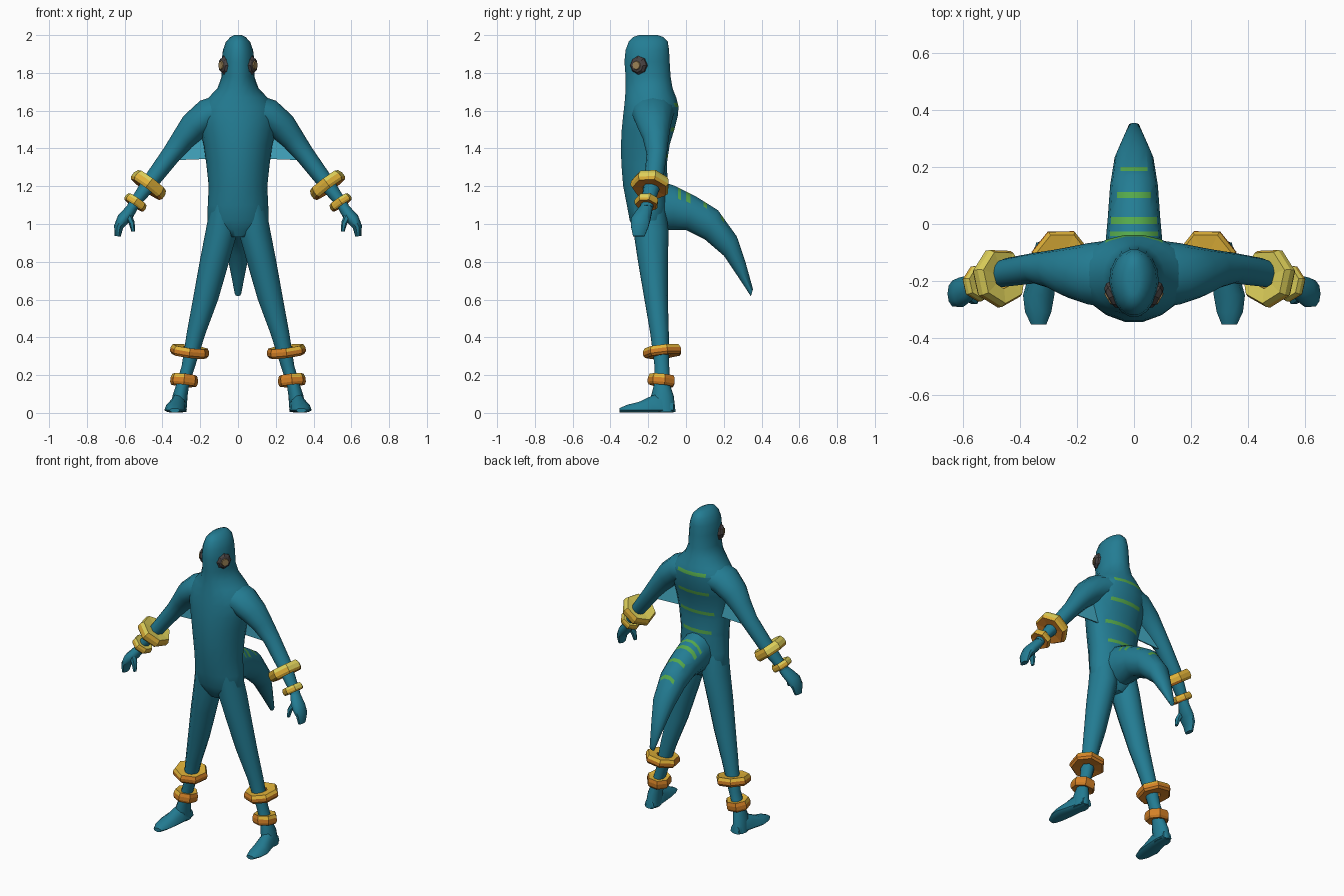
import bpy, bmesh, math
from mathutils import Vector as V

if "Cube" in bpy.data.objects:
    bpy.data.objects.remove(bpy.data.objects["Cube"])


def material(name, r, g, b):
    m = bpy.data.materials.new(name)
    m.diffuse_color = (r, g, b, 1)
    m.use_nodes = True
    m.node_tree.nodes["Principled BSDF"].inputs["Base Color"].default_value = m.diffuse_color
    return m


TEAL = material("teal skin", 0.017, 0.205, 0.295)
GREEN = material("green stripe", 0.09, 0.39, 0.07)
FIN = material("light blue fin", 0.06, 0.42, 0.57)
YELLOW = material("yellow metal", 0.72, 0.62, 0.10)
GOLD = material("gold metal", 0.74, 0.44, 0.04)
ORANGE = material("orange metal", 0.66, 0.22, 0.02)
DARK = material("dark eye", 0.065, 0.055, 0.055)
TAN = material("tan pupil", 0.35, 0.24, 0.10)


def finish(name, bm, mats, mirror=False, smooth=True):
    bmesh.ops.recalc_face_normals(bm, faces=bm.faces)
    me = bpy.data.meshes.new(name)
    bm.to_mesh(me)
    bm.free()
    ob = bpy.data.objects.new(name, me)
    bpy.context.collection.objects.link(ob)
    for m in mats:
        me.materials.append(m)
    if smooth:
        bpy.ops.object.select_all(action='DESELECT')
        ob.select_set(True)
        bpy.context.view_layer.objects.active = ob
        bpy.ops.object.shade_smooth_by_angle(angle=math.radians(50))
    if mirror:
        ob.modifiers.new("mirror", 'MIRROR').use_mirror_merge = False
    return ob


def loft(rings, n=14):
    """Skin rings of (centre, u, v, w): v is the sin>0 half, w the sin<0 half."""
    bm = bmesh.new()
    loops = []
    for c, u, v, w in rings:
        loop = []
        for i in range(n):
            a = 2 * math.pi * i / n
            s = math.sin(a)
            off = V(v) * s if s > 0 else V(w) * abs(s) ** 1.1
            loop.append(bm.verts.new(V(c) + V(u) * math.cos(a) + off))
        loops.append(loop)
    for A, B in zip(loops, loops[1:]):
        for i in range(n):
            j = (i + 1) % n
            bm.faces.new((A[i], A[j], B[j], B[i]))
    bm.faces.new(loops[0])
    bm.faces.new(loops[-1])
    bmesh.ops.recalc_face_normals(bm, faces=bm.faces)
    return bm


def stripe(bm, axis, pos, thick, half, test):
    """Cut a band at pos along an axis and paint the part within half width."""
    no = V((0, 0, 0))
    no[axis] = 1
    cuts = [(no * (pos + s * thick / 2), no) for s in (-1, 1)]
    cuts += [(V((s * half, 0, 0)), V((1, 0, 0))) for s in (-1, 1)]
    for i, (co, n) in enumerate(cuts):
        faces = [f for f in bm.faces if test(f)]
        if i > 1:  # side cuts only inside the band
            faces = [f for f in faces
                     if abs(f.calc_center_median()[axis] - pos) < thick / 2]
        geom = set(faces) | {e for f in faces for e in f.edges} | {v for f in faces for v in f.verts}
        bmesh.ops.bisect_plane(bm, geom=list(geom), plane_co=co, plane_no=n, dist=1e-5)
    bm.normal_update()
    for f in bm.faces:
        c = f.calc_center_median()
        if test(f) and abs(c[axis] - pos) < thick / 2 and abs(c.x) < half:
            f.material_index = 1


# Torso and head: height, half width, front y, widest y, back y
torso = [(0.93, 0.06, -0.25, -0.19, -0.13), (0.97, 0.13, -0.275, -0.19, -0.10),
         (1.02, 0.162, -0.30, -0.19, -0.095), (1.10, 0.16, -0.315, -0.19, -0.09),
         (1.20, 0.155, -0.335, -0.19, -0.095), (1.32, 0.168, -0.345, -0.185, -0.10),
         (1.42, 0.182, -0.347, -0.18, -0.085), (1.50, 0.20, -0.343, -0.175, -0.06),
         (1.57, 0.21, -0.336, -0.17, -0.042), (1.62, 0.195, -0.33, -0.17, -0.037),
         (1.67, 0.155, -0.325, -0.175, -0.05), (1.72, 0.108, -0.322, -0.18, -0.07),
         (1.78, 0.087, -0.322, -0.19, -0.08), (1.86, 0.087, -0.328, -0.20, -0.085),
         (1.92, 0.08, -0.322, -0.20, -0.088), (1.965, 0.064, -0.305, -0.20, -0.095),
         (1.99, 0.04, -0.28, -0.20, -0.12), (2.0, 0.02, -0.25, -0.20, -0.15)]
bm = loft([((0, m, z), (h, 0, 0), (0, b - m, 0), (0, f - m, 0))
           for z, h, f, m, b in torso], 18)
for z, half in ((1.63, 0.10), (1.50, 0.11), (1.36, 0.12), (1.235, 0.10)):
    stripe(bm, 2, z, 0.022, half, lambda f: f.normal.y > 0.3)
finish("torso_and_head", bm, [TEAL, GREEN])

# Tail: upper y,z, lower y,z, half width
tail = [(-0.16, 1.24, -0.16, 0.96, 0.10), (-0.06, 1.205, -0.07, 0.965, 0.10),
        (0.05, 1.15, 0.0, 0.965, 0.092), (0.17, 1.075, 0.10, 0.915, 0.084),
        (0.27, 0.935, 0.20, 0.83, 0.068), (0.315, 0.80, 0.275, 0.72, 0.042),
        (0.355, 0.655, 0.343, 0.617, 0.018)]
rings = []
for y1, z1, y0, z0, h in tail:
    up = V((0, y1 - y0, z1 - z0)) / 2
    rings.append(((0, (y1 + y0) / 2, (z1 + z0) / 2), (h, 0, 0), up, -up))
bm = loft(rings, 14)
for y, t, half in ((-0.035, 0.016, 0.085), (0.012, 0.024, 0.08),
                   (0.102, 0.02, 0.06), (0.193, 0.014, 0.048)):
    stripe(bm, 1, y, t, half, lambda f: f.normal.z > 0.2)
finish("tail", bm, [TEAL, GREEN])

# Legs: height, centre x, half x, centre y, half y
leg = [(1.10, 0.075, 0.07, -0.20, 0.09), (0.96, 0.087, 0.085, -0.185, 0.093),
       (0.80, 0.125, 0.078, -0.175, 0.079), (0.60, 0.172, 0.067, -0.158, 0.062),
       (0.42, 0.222, 0.05, -0.14, 0.049), (0.25, 0.262, 0.036, -0.128, 0.039),
       (0.15, 0.293, 0.034, -0.127, 0.042), (0.09, 0.307, 0.04, -0.125, 0.06),
       (0.005, 0.315, 0.042, -0.115, 0.06)]
finish("leg", loft([((x, y, z), (hx, 0, 0), (0, hy, 0), (0, -hy, 0))
                    for z, x, hx, y, hy in leg], 12), [TEAL], True)

# Feet: y, centre x, half width, top height
foot = [(-0.065, 0.31, 0.034, 0.06), (-0.12, 0.313, 0.042, 0.11),
        (-0.18, 0.322, 0.048, 0.095), (-0.25, 0.335, 0.055, 0.06),
        (-0.31, 0.337, 0.046, 0.045), (-0.353, 0.335, 0.027, 0.025)]
finish("foot", loft([((x, y, 0.015), (h, 0, 0), (0, 0, t - 0.015), (0, 0, -0.015))
                     for y, x, h, t in foot], 10), [TEAL], True)


def limb(name, path, n=10):
    """Tube through (x, y, z, half thickness, half depth in y)."""
    rings = []
    for i, (x, y, z, h, d) in enumerate(path):
        a, b = path[max(i - 1, 0)], path[min(i + 1, len(path) - 1)]
        t = V((b[0] - a[0], 0, b[2] - a[2])).normalized()
        rings.append(((x, y, z), V((-t.z, 0, t.x)) * h, (0, d, 0), (0, -d, 0)))
    finish(name, loft(rings, n), [TEAL], True)


# Arms, hands and thumbs
limb("arm", [(0.07, -0.175, 1.60, 0.09, 0.12), (0.16, -0.175, 1.575, 0.088, 0.108),
             (0.235, -0.17, 1.515, 0.078, 0.088), (0.29, -0.16, 1.45, 0.063, 0.068),
             (0.35, -0.155, 1.372, 0.052, 0.054), (0.45, -0.17, 1.24, 0.044, 0.05),
             (0.54, -0.20, 1.12, 0.03, 0.036), (0.563, -0.21, 1.085, 0.028, 0.034)], 12)
limb("hand", [(0.55, -0.205, 1.10, 0.026, 0.032), (0.578, -0.225, 1.06, 0.032, 0.046),
              (0.608, -0.24, 1.025, 0.034, 0.054), (0.632, -0.245, 0.985, 0.025, 0.048),
              (0.637, -0.25, 0.935, 0.016, 0.032)])
limb("thumb", [(0.585, -0.25, 1.05, 0.02, 0.022), (0.562, -0.265, 1.005, 0.016, 0.02),
               (0.555, -0.27, 0.96, 0.009, 0.012)], 6)

# Webs between arm and torso
bm = bmesh.new()
web = [(0.15, -0.15, 1.345), (0.33, -0.15, 1.338), (0.30, -0.155, 1.43), (0.18, -0.16, 1.50)]
front = [bm.verts.new(V(p) - V((0, 0.004, 0))) for p in web]
back = [bm.verts.new(V(p) + V((0, 0.004, 0))) for p in web]
bm.faces.new(front)
bm.faces.new(back)
for i in range(4):
    j = (i + 1) % 4
    bm.faces.new((front[i], front[j], back[j], back[i]))
finish("arm_web", bm, [FIN], True, False)


def bangle(name, centre, axis, outer, inner, height, mats, n=7):
    """Faceted ring; upward, side and downward faces take the three colours."""
    rot = V((0, 0, 1)).rotation_difference(V(axis))
    h = height / 2
    prof = [(inner, -h * 0.8), (inner, h * 0.8), (outer * 0.9, h), (outer, h * 0.3),
            (outer, -h * 0.5), (outer * 0.9, -h)]
    bm = bmesh.new()
    loops = []
    for i in range(n):
        a = 2 * math.pi * (i + 0.25) / n
        loops.append([bm.verts.new(V(centre) + rot @ V((r * math.cos(a), r * math.sin(a), z)))
                      for r, z in prof])
    k = len(prof)
    for i in range(n):
        A, B = loops[i], loops[(i + 1) % n]
        for j in range(k):
            bm.faces.new((A[j], B[j], B[(j + 1) % k], A[(j + 1) % k]))
    bmesh.ops.recalc_face_normals(bm, faces=bm.faces)
    for f in bm.faces:
        f.material_index = 0 if f.normal.z > 0.4 else 2 if f.normal.z < -0.6 else 1
    finish(name, bm, mats, True, False)


# Bangles on forearms and ankles
ARM, LEG = [YELLOW, GOLD, ORANGE], [GOLD, ORANGE, ORANGE]
bangle("forearm_bangle", (0.473, -0.188, 1.208), (-0.6, 0.1, 0.8), 0.105, 0.042, 0.062, ARM)
bangle("wrist_bangle", (0.543, -0.208, 1.115), (-0.55, 0.1, 0.8), 0.065, 0.028, 0.042, ARM)
bangle("shin_bangle", (0.256, -0.122, 0.325), (-0.13, -0.1, 1), 0.106, 0.038, 0.052, LEG)
bangle("ankle_bangle", (0.285, -0.128, 0.173), (-0.1, 0.1, 1), 0.075, 0.032, 0.058, LEG)

# Eyes: dark domed discs with a small pupil plate
normal = V((0.86, -0.5, 0)).normalized()
side = V((0.5, 0.86, 0)).normalized()


def disc(name, steps, mat):
    rings = [(V((0.063, -0.247, 1.84)) + normal * d, side * r, (0, 0, r), (0, 0, -r))
             for d, r in steps]
    finish(name, loft(rings, 8), [mat], True, False)


disc("eye", [(-0.02, 0.05), (0.012, 0.05), (0.026, 0.038), (0.031, 0.02)], DARK)
disc("pupil", [(0.029, 0.025), (0.035, 0.022)], TAN)
